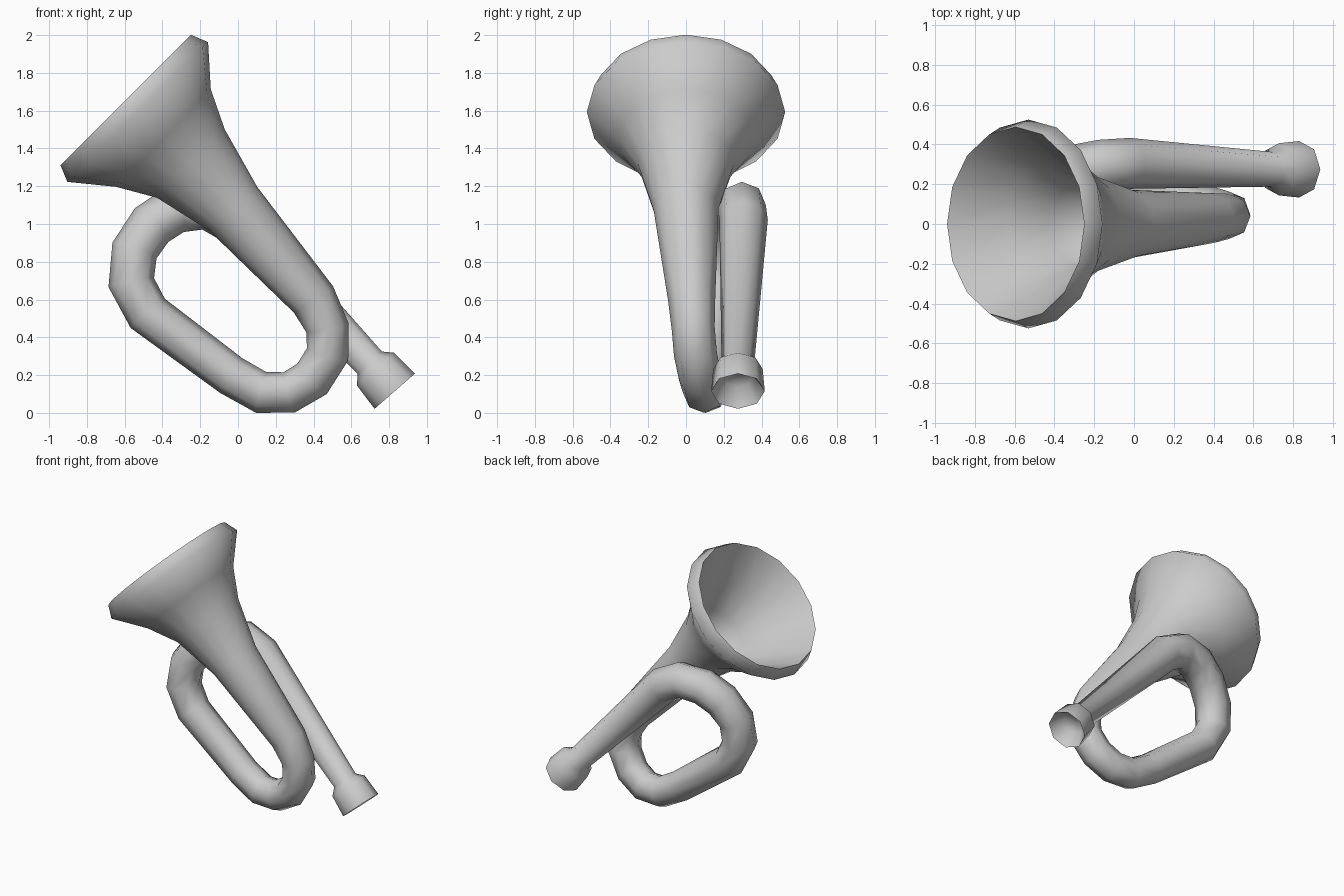
import bpy, bmesh, math
from mathutils import Vector

if "Cube" in bpy.data.objects:
    bpy.data.objects.remove(bpy.data.objects["Cube"])


def circle(bm, ring, tangent):
    """Ring of vertices (x, y, z, radius, sides) square to the path."""
    x, y, z, r, sides = ring
    side = Vector((0, 1, 0))
    side = (side - tangent * side.dot(tangent)).normalized()
    up = tangent.cross(side)
    angles = [2 * math.pi * k / sides for k in range(sides)]
    return [bm.verts.new(Vector((x, y, z)) + r * (side * math.cos(a) + up * math.sin(a)))
            for a in angles]


def bridge(bm, l0, l1):
    """Join two rings; the first may have twice as many sides."""
    n0, n1 = len(l0), len(l1)
    for k in range(n1):
        n = (k + 1) % n1
        if n0 == n1:
            bm.faces.new((l0[k], l0[n], l1[n], l1[k]))
        else:
            a, b, c = l0[2 * k], l0[2 * k + 1], l0[(2 * k + 2) % n0]
            for tri in ((a, b, l1[k]), (b, l1[n], l1[k]), (b, c, l1[n])):
                bm.faces.new(tri)


def tangents(rings):
    pts = [Vector(r[:3]) for r in rings]
    dirs = [(b - a).normalized() for a, b in zip(pts, pts[1:])]
    return [(dirs[max(i - 1, 0)] + dirs[min(i, len(dirs) - 1)]).normalized()
            for i in range(len(pts))]


# Outside skin: flared bell, coiled tube, mouthpiece
bell = [
    (-0.595, 0.00, 1.657, 0.488),
    (-0.531, 0.00, 1.593, 0.525),
    (-0.395, 0.00, 1.455, 0.360),
    (-0.250, 0.00, 1.320, 0.255),
    (-0.025, 0.00, 1.080, 0.172),
]
tube = [
    (0.400, 0.03, 0.600, 0.125),
    (0.474, 0.038, 0.450, 0.114),
    (0.474, 0.05, 0.310, 0.114),
    (0.392, 0.075, 0.180, 0.112),
    (0.270, 0.095, 0.108, 0.111),
    (0.123, 0.105, 0.108, 0.111),
    (-0.035, 0.115, 0.197, 0.109),
    (-0.478, 0.155, 0.527, 0.119),
    (-0.565, 0.165, 0.690, 0.123),
    (-0.548, 0.185, 0.860, 0.124),
    (-0.457, 0.225, 0.995, 0.126),
    (-0.330, 0.265, 1.078, 0.128),
    (-0.165, 0.295, 1.097, 0.129),
    (-0.020, 0.305, 1.020, 0.128),
    (0.698, 0.275, 0.266, 0.087),
]
mouthpiece = [
    (0.728, 0.275, 0.232, 0.131),
    (0.830, 0.275, 0.115, 0.142),
]
rings = [r + (16,) for r in bell] + [r + (8,) for r in tube + mouthpiece]

bm = bmesh.new()
loops = [circle(bm, r, t) for r, t in zip(rings, tangents(rings))]
for l0, l1 in zip(loops, loops[1:]):
    bridge(bm, l0, l1)

# Hollow inside of the bell
inner = [
    (-0.595, 0.00, 1.657, 0.488, 16),
    (-0.405, 0.00, 1.465, 0.330, 16),
    (-0.250, 0.00, 1.320, 0.225, 16),
    (-0.025, 0.00, 1.080, 0.140, 16),
]
inside = [loops[0]] + [circle(bm, r, t) for r, t in list(zip(inner, tangents(inner)))[1:]]
for l0, l1 in zip(inside, inside[1:]):
    bridge(bm, l0, l1)
bm.faces.new(inside[-1])

# Shallow cup in the mouthpiece
axis = Vector((0.66, 0, -0.75)).normalized()
cup = circle(bm, (0.765, 0.275, 0.19, 0.08, 8), axis)
bridge(bm, loops[-1], cup)
bm.faces.new(cup)

bmesh.ops.recalc_face_normals(bm, faces=bm.faces)
mesh = bpy.data.meshes.new("bugle")
bm.to_mesh(mesh)
bm.free()
bugle = bpy.data.objects.new("bugle", mesh)
bpy.context.collection.objects.link(bugle)

# Smooth skin with crisp bell and mouthpiece rims
bpy.context.view_layer.objects.active = bugle
bugle.select_set(True)
bpy.ops.object.shade_smooth_by_angle(angle=math.radians(80))
